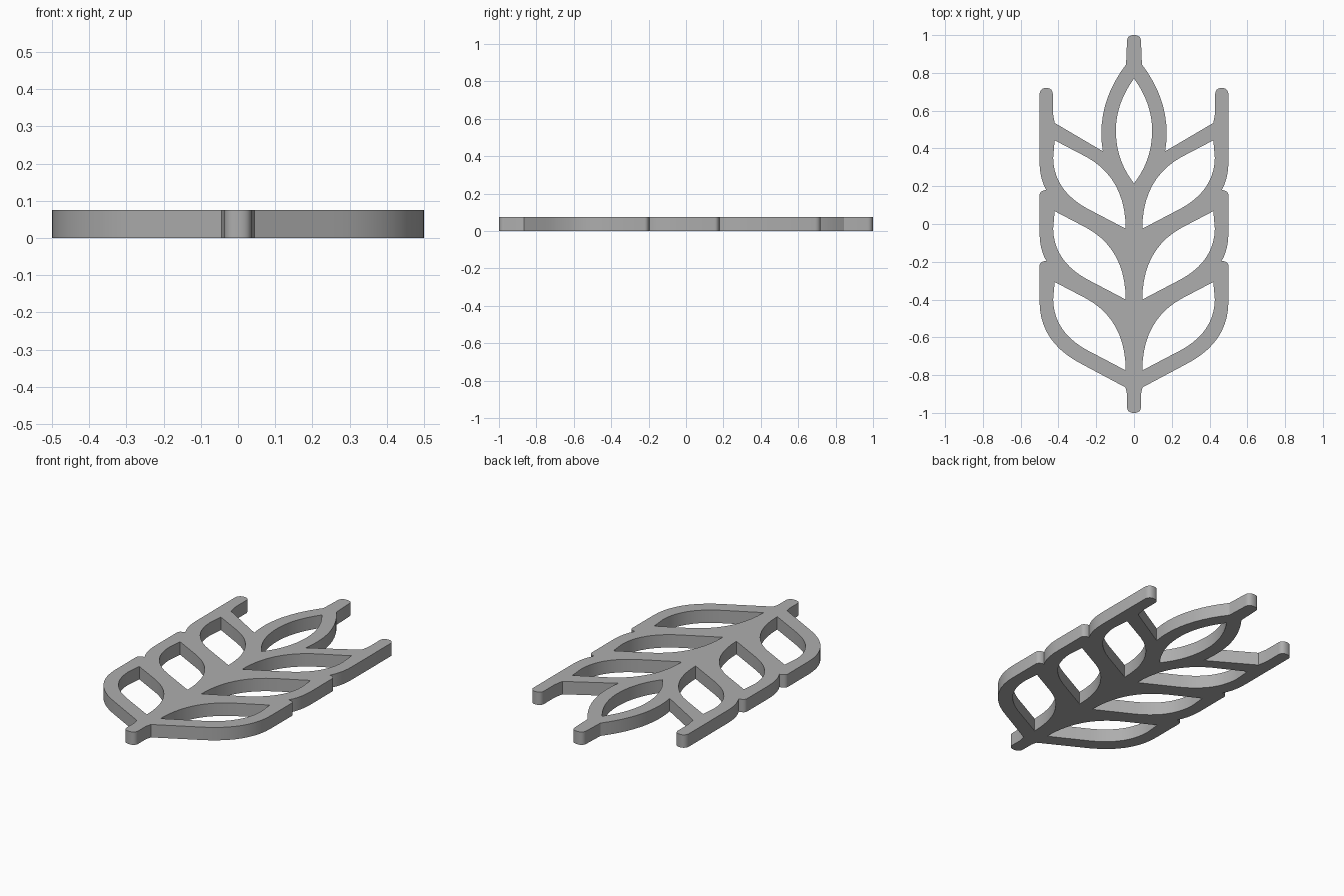
import bpy
import bmesh
import math
from mathutils import Vector

HEIGHT = 0.075
STEP = 0.375  # spacing between leaf pairs

cube = bpy.data.objects.get("Cube")
if cube:
    bpy.data.objects.remove(cube)

grey = bpy.data.materials.new("plain grey")
grey.use_nodes = True
colour = (0.42, 0.42, 0.42, 1)
grey.diffuse_color = colour
grey.node_tree.nodes["Principled BSDF"].inputs["Base Color"].default_value = colour


def path(start, *steps, n=10):
    """Points through straight steps (x, y) and curved steps (cx, cy, x, y)."""
    pts = [Vector(start)]
    for s in steps:
        a, b = pts[-1], Vector(s[-2:])
        if len(s) == 2:
            pts.append(b)
            continue
        c = Vector(s[:2])
        for i in range(1, n + 1):
            t = i / n
            pts.append(a * (1 - t) ** 2 + c * 2 * t * (1 - t) + b * t * t)
    return pts


def mirror(pts):
    return [Vector((-p.x, p.y)) for p in reversed(pts)]


def shift(pts, dy):
    return [p + Vector((0, dy)) for p in pts]


# Right half of the outline, bottom stem to top tip
leaf_notch = path((0.5, -0.22), (0.497, -0.198, 0.464, -0.195),
                  (0.5, -0.135, 0.5, -0.04))
half = path((0, -1), (0.035, -1, 0.037, -0.97), (0.037, -0.9), (0.045, -0.865),
            (0.27, -0.745), (0.5, -0.63, 0.5, -0.41))
half += leaf_notch + shift(leaf_notch, STEP)
half += path((0.5, 0.69), (0.495, 0.72, 0.465, 0.72), (0.432, 0.72, 0.43, 0.69),
             (0.43, 0.59), (0.42, 0.535), (0.165, 0.385),
             (0.205, 0.63, 0.042, 0.845), (0.037, 0.97), (0.035, 1, 0, 1))
outline = half + mirror(half)[1:-1]

# Openings: three pairs of leaves and the central grain
leaf = path((0.044, -0.775), (0.25, -0.667), (0.425, -0.57, 0.428, -0.4),
            (0.42, -0.307), (0.25, -0.396), (0.045, -0.51, 0.044, -0.775))[:-1]
grain_side = path((0, 0.215), (0.098, 0.34, 0.096, 0.5), (0.094, 0.64, 0, 0.77))
loops = [outline, grain_side + mirror(grain_side)[1:-1]]
for row in range(3):
    opening = shift(leaf, row * STEP)
    loops += [opening, mirror(opening)]

# Filled and extruded plate
curve = bpy.data.curves.new("wheat_ear", "CURVE")
curve.dimensions = "2D"
curve.fill_mode = "BOTH"
curve.extrude = HEIGHT / 2
for pts in loops:
    spline = curve.splines.new("POLY")
    spline.points.add(len(pts) - 1)
    for point, p in zip(spline.points, pts):
        point.co = (p.x, p.y, 0, 1)
    spline.use_cyclic_u = True
ear = bpy.data.objects.new("wheat_ear", curve)
bpy.context.collection.objects.link(ear)
bpy.ops.object.select_all(action="DESELECT")
ear.select_set(True)
bpy.context.view_layer.objects.active = ear
bpy.ops.object.convert(target="MESH")
ear = bpy.context.object

# Weld the caps to the walls and stand the plate on the ground
bm = bmesh.new()
bm.from_mesh(ear.data)
bmesh.ops.remove_doubles(bm, verts=bm.verts, dist=0.0005)
bmesh.ops.translate(bm, verts=bm.verts, vec=(0, 0, HEIGHT / 2))
bmesh.ops.recalc_face_normals(bm, faces=bm.faces)
bm.to_mesh(ear.data)
bm.free()
ear.data.materials.clear()
ear.data.materials.append(grey)
bpy.ops.object.shade_smooth_by_angle(angle=math.radians(25))
